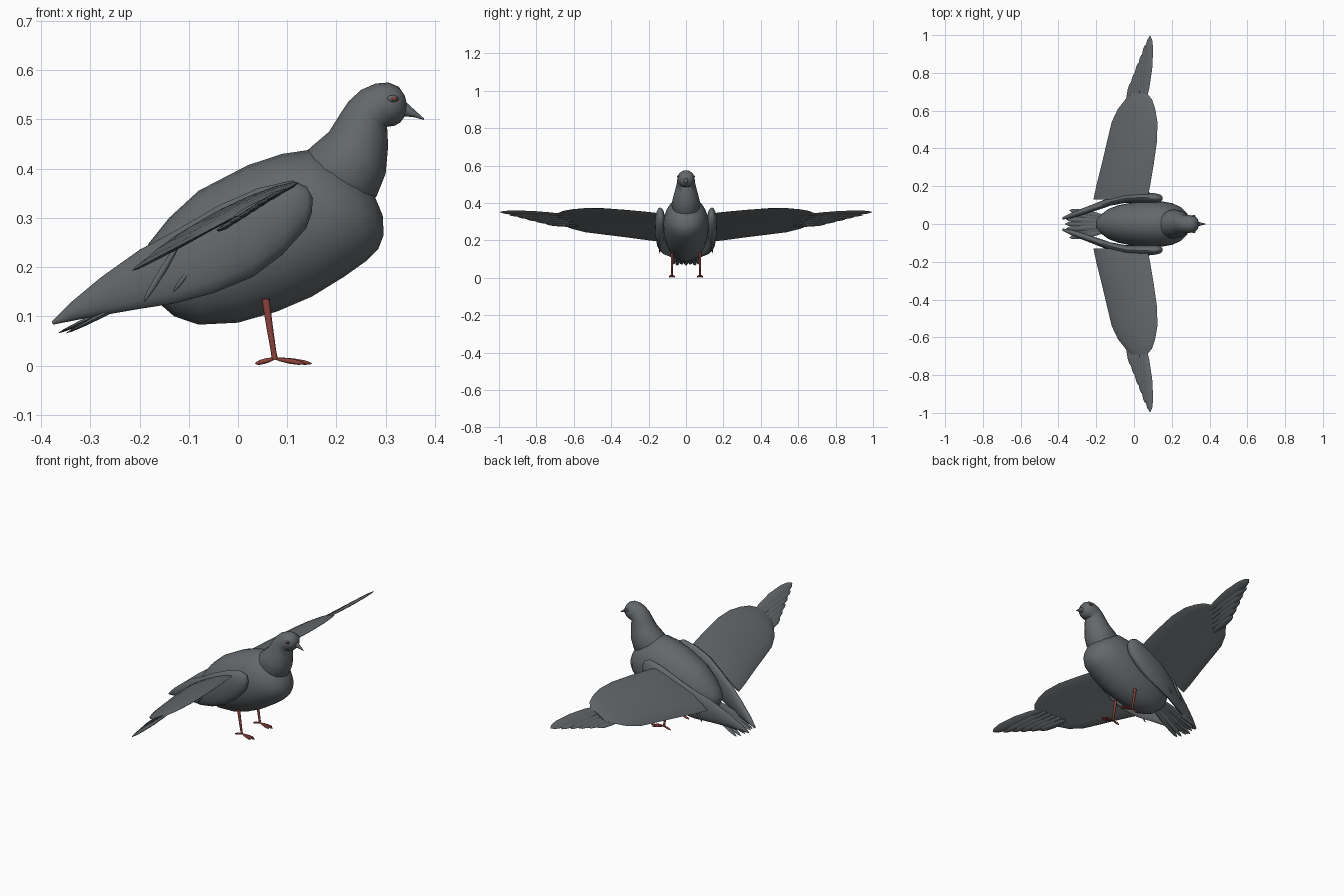
import bpy, bmesh, math
from mathutils import Vector

if "Cube" in bpy.data.objects:
    bpy.data.objects.remove(bpy.data.objects["Cube"])


def material(name, rgb):
    m = bpy.data.materials.new(name)
    m.use_nodes = True
    m.diffuse_color = (*rgb, 1)
    m.node_tree.nodes["Principled BSDF"].inputs["Base Color"].default_value = (*rgb, 1)
    return m


GREY = material("slate grey", (0.125, 0.138, 0.146))
RED = material("leg red", (0.26, 0.055, 0.045))
SIDES = (("left", 1), ("right", -1))
SLOPE = 0.53
CHORD = Vector((1, 0, SLOPE)).normalized()
UP = Vector((-SLOPE, 0, 1)).normalized()


def loft(name, rings, mat=GREY, n=16, camber=0):
    """Skin a row of elliptical rings, each given as centre, half axis u, half axis v."""
    bm = bmesh.new()
    rows = []
    for c, u, v in rings:
        row = []
        for i in range(n):
            a = math.tau * i / n
            s = math.sin(a)
            row.append(bm.verts.new(c + u * math.cos(a) + v * (s + camber * s * s)))
        rows.append(row)
    for r, q in zip(rows, rows[1:]):
        for i in range(n):
            j = (i + 1) % n
            bm.faces.new((r[i], r[j], q[j], q[i]))
    bm.faces.new(rows[0])
    bm.faces.new(rows[-1])
    bmesh.ops.recalc_face_normals(bm, faces=bm.faces[:])
    me = bpy.data.meshes.new(name)
    bm.to_mesh(me)
    bm.free()
    me.materials.append(mat)
    ob = bpy.data.objects.new(name, me)
    bpy.context.collection.objects.link(ob)
    bpy.ops.object.select_all(action='DESELECT')
    ob.select_set(True)
    bpy.context.view_layer.objects.active = ob
    bpy.ops.object.shade_smooth_by_angle(angle=math.radians(55))
    return ob


def profile(rows, y=0):
    """Rings from side outline pairs: top x, top z, bottom x, bottom z, half width."""
    out = []
    for x1, z1, x2, z2, w in rows:
        p, q = Vector((x1, y, z1)), Vector((x2, y, z2))
        out.append(((p + q) / 2, (p - q) / 2, Vector((0, w, 0))))
    return out


def feather(name, a, b, wide, thick, mat=GREY, n=8):
    """Leaf shape from a to b; wide and thick are its half axes."""
    a, b = Vector(a), Vector(b)
    shape = ((0, .35), (.2, .75), (.5, 1), (.8, .85), (.94, .5), (1, .08))
    return loft(name, [(a.lerp(b, t), wide * k, thick * k) for t, k in shape], mat, n)


# Body
loft("body", profile([
    (-.20, .215, -.20, .19, .02), (-.18, .25, -.17, .135, .05), (-.14, .30, -.13, .10, .08),
    (-.08, .355, -.08, .083, .10), (.02, .407, .00, .087, .117), (.09, .43, .08, .11, .122),
    (.145, .438, .15, .14, .12), (.19, .42, .215, .18, .11), (.235, .39, .26, .212, .09),
    (.275, .35, .285, .237, .058), (.294, .305, .296, .265, .022)]), n=24)

# Neck and head in one skin
loft("neck_and_head", profile([
    (.13, .42, .265, .325, .07), (.142, .438, .282, .345, .078), (.185, .475, .30, .39, .068),
    (.207, .51, .305, .445, .056), (.225, .537, .303, .485, .048), (.25, .56, .318, .487, .047),
    (.28, .573, .33, .494, .046), (.306, .575, .338, .505, .04), (.327, .566, .342, .518, .029),
    (.339, .548, .343, .532, .01)]))

# Beak
loft("beak", profile([
    (.33, .54, .33, .504, .014), (.345, .532, .342, .506, .011),
    (.36, .518, .36, .504, .007), (.378, .502, .377, .499, .002)]), n=10)

# Tail fan
for i in range(-3, 4):
    feather("tail_feather", (-.15, i * .013, .165), (-.365 + abs(i) * .008, i * .024, .066 + .004 * (i % 2)),
            Vector((0, .017, 0)), Vector((0, 0, .006)))

for side, s in SIDES:
    # Eye: lid disc with a red pupil
    for part, r, x, y, mat in (("eyelid", .012, .314, .041, GREY), ("eye", .006, .317, .046, RED)):
        bpy.ops.mesh.primitive_uv_sphere_add(segments=12, ring_count=8, radius=r, location=(x, s * y, .542))
        eye = bpy.context.object
        eye.name = f"{side}_{part}"
        eye.scale = (1, .5, .6)
        eye.data.materials.append(mat)
        bpy.ops.object.shade_smooth()

    # Folded wing hugging the flank and converging over the tail
    rings = []
    for x1, z1, x2, z2, y, w in (
            (.152, .34, .15, .31, .137, .008), (.14, .363, .138, .278, .136, .02),
            (.11, .376, .09, .225, .138, .027), (.04, .36, .03, .18, .14, .027),
            (-.04, .325, -.05, .147, .137, .025), (-.12, .278, -.13, .126, .119, .022),
            (-.20, .235, -.20, .115, .091, .02), (-.28, .178, -.27, .103, .064, .018),
            (-.34, .128, -.33, .092, .044, .014), (-.378, .09, -.376, .083, .03, .006)):
        rings += profile([(x1, z1, x2, z2, w)], s * y)
    loft(f"{side}_folded_wing", rings)

    # Loose feathers below the wing root
    for top, tip in (((-.12, .25), (-.19, .13)), ((-.05, .26), (-.13, .15))):
        feather(f"{side}_flank_feather", (top[0], s * .145, top[1]), (tip[0], s * .14, tip[1]),
                Vector((.012, 0, .007)), Vector((0, .005, 0)))

    # Spread wing, tilted along its chord and arched on top
    rings = []
    for y, back, front, t in (
            (.13, -.215, .07, .010), (.20, -.2, .085, .014), (.32, -.17, .105, .015),
            (.44, -.142, .122, .014), (.54, -.118, .124, .012), (.61, -.085, .112, .010),
            (.66, -.045, .095, .007), (.69, -.01, .07, .003)):
        mid = (back + front) / 2
        c = Vector((mid, s * y, .195 + SLOPE * (mid + .21)))
        rings.append((c, Vector((1, 0, SLOPE)) * (front - back) / 2, UP * t))
    loft(f"{side}_spread_wing", rings, camber=.8)

    # Flight feathers fanning from the wing tip
    for i, (x, y) in enumerate(((.085, .995), (.058, .945), (.04, .895), (.022, .85), (.004, .80), (-.015, .75))):
        root = Vector((.055 - .018 * i, s * (.65 - .015 * i), 0))
        tip = Vector((x, s * y, 0))
        for p in (root, tip):
            p.z = .195 + SLOPE * (p.x + .21) - .002 * i
        feather(f"{side}_flight_feather", root, tip, CHORD * (.03 if i == 0 else .019), UP * .006)

    # Leg and toes
    r = Vector((.008, 0, 0)), Vector((0, .007, 0))
    loft(f"{side}_leg", [(Vector((x, s * .075, z)), r[0] * k, r[1] * k)
                         for x, z, k in ((.056, .135, 1), (.064, .08, .85), (.072, .03, .7), (.075, .012, .8))],
         RED, 8)
    for dx, dy in ((.075, 0), (.06, .014), (.06, -.014), (-.04, 0)):
        base = Vector((.075, s * .075, .014))
        feather(f"{side}_toe", base, base + Vector((dx, dy, -.01)),
                Vector((0, .0055, 0)), Vector((0, 0, .0055)), RED)
